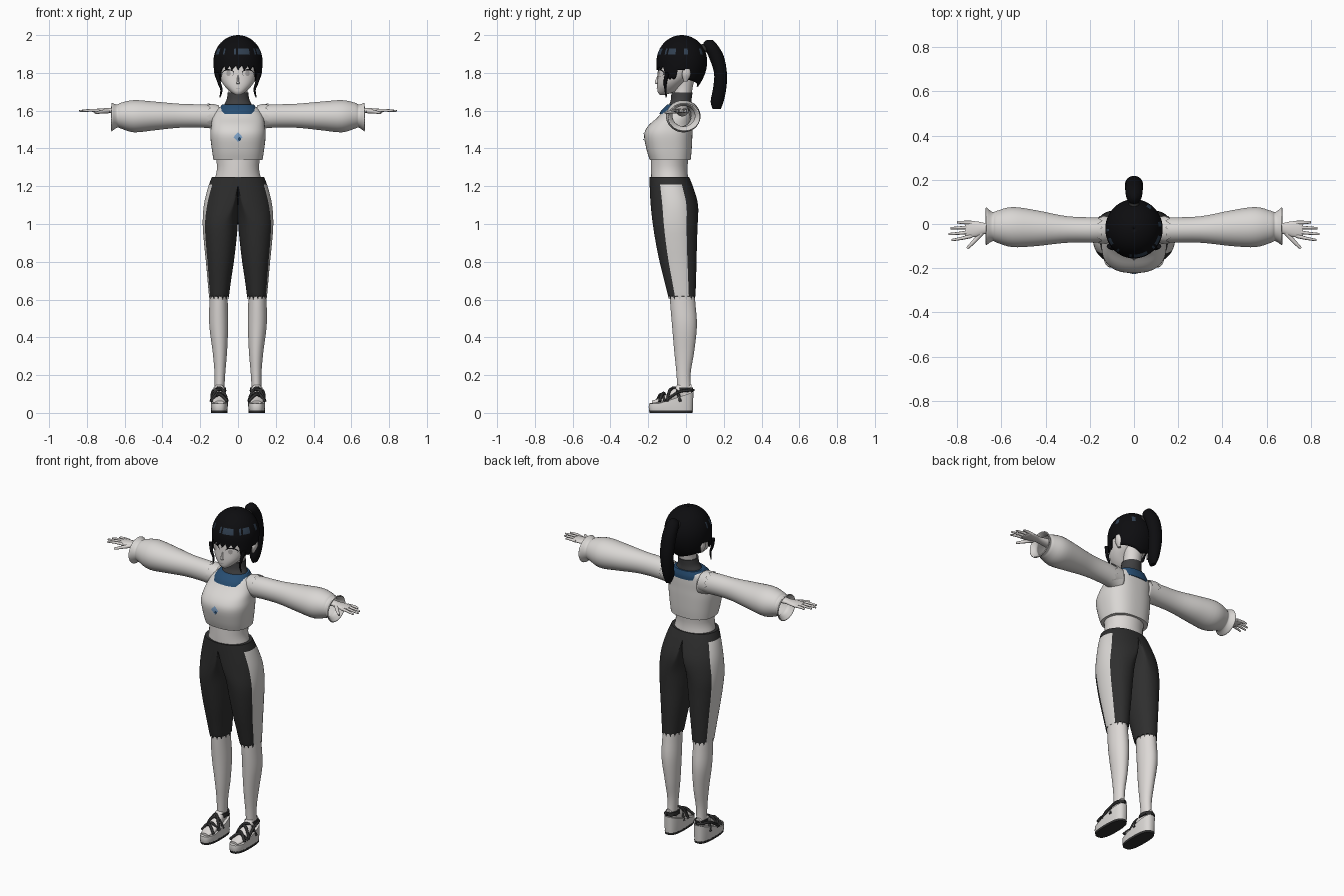
import bpy, bmesh, math, random
from mathutils import Vector
from mathutils.bvhtree import BVHTree

random.seed(4)
if "Cube" in bpy.data.objects:
    bpy.data.objects.remove(bpy.data.objects["Cube"], do_unlink=True)


def material(name, *rgb):
    m = bpy.data.materials.new(name)
    m.use_nodes = True
    m.diffuse_color = (*rgb, 1)
    m.node_tree.nodes["Principled BSDF"].inputs["Base Color"].default_value = (*rgb, 1)
    return m


skin = material("pale skin", .72, .69, .67)
cloth = material("off white cloth", .7, .68, .66)
charcoal = material("charcoal cloth", .028, .028, .028)
collar_grey = material("dark grey knit", .05, .05, .052)
black = material("black hair", .004, .004, .005)
sheen = material("blue grey sheen", .03, .05, .08)
blue = material("deep blue", .02, .075, .17)
pale_blue = material("pale blue", .22, .38, .6)
grey = material("eye grey", .4, .38, .37)


def finish(name, verts, faces, mats, slots=None, mirror=False, thick=0):
    """Make a smooth shaded object from generated points."""
    mesh = bpy.data.meshes.new(name)
    mesh.from_pydata(verts, [], faces)
    for m in mats:
        mesh.materials.append(m)
    for poly, slot in zip(mesh.polygons, slots or []):
        poly.material_index = slot
    bm = bmesh.new()
    bm.from_mesh(mesh)
    bmesh.ops.recalc_face_normals(bm, faces=bm.faces)
    bm.to_mesh(mesh)
    bm.free()
    ob = bpy.data.objects.new(name, mesh)
    bpy.context.collection.objects.link(ob)
    bpy.ops.object.select_all(action="DESELECT")
    ob.select_set(True)
    bpy.context.view_layer.objects.active = ob
    bpy.ops.object.shade_smooth_by_angle(angle=math.radians(50))
    if thick:
        ob.modifiers.new("thickness", "SOLIDIFY").thickness = thick
    if mirror:
        ob.modifiers.new("mirror", "MIRROR")
    return ob


def spline(keys, sub):
    """Catmull-Rom interpolation through tuples."""
    out = []
    for i in range(len(keys) - 1):
        a, b, c, d = (keys[min(max(i + j, 0), len(keys) - 1)] for j in (-1, 0, 1, 2))
        for s in range(sub):
            t = s / sub
            out.append([q + .5 * t * (r - p + t * (2*p - 5*q + 4*r - s2 + t * (3*(q - r) + s2 - p)))
                        for p, q, r, s2 in zip(a, b, c, d)])
    return out + [list(keys[-1])]


def loft(name, keys, *mats, axis="z", n=32, e=2, sub=4, caps=True, jag=0, rule=None,
         mirror=False, thick=0):
    """Skin cross-sections (position, low a, high a, low b, high b, optional centre a)."""
    order = {"z": (0, 1, 2), "x": (2, 0, 1), "y": (0, 2, 1)}[axis]
    rows, verts, faces, slots = spline(keys, sub), [], [], []
    for i, (p, a0, a1, b0, b1, *mid) in enumerate(rows):
        ca, cb = (mid[0] if mid else (a0 + a1) / 2), (b0 + b1) / 2
        for k in range(n):
            ang = math.tau * (k + .5) / n
            c, s = (math.copysign(abs(f(ang)) ** (2 / e), f(ang)) for f in (math.cos, math.sin))
            tooth = jag * abs(k % 4 - 2) / 2 if i == 0 else 0
            pt = (ca + c * (a1 - ca if c > 0 else ca - a0), cb + s * (b1 - b0) / 2, p + tooth)
            verts.append([pt[j] for j in order])
    for i in range(len(rows) - 1):
        for k in range(n):
            m = (k + 1) % n
            faces.append((i*n + k, i*n + m, i*n + n + m, i*n + n + k))
            turn = (360 * (k + 1) / n + 180) % 360 - 180
            slots.append(int(rule(turn, rows[i][0])) if rule else 0)
    if caps:
        faces += [tuple(range(n)), tuple(range(len(verts) - n, len(verts)))]
        slots += [0, 0]
    return finish(name, verts, faces, mats, slots, mirror, thick)


def even(*keys):
    """Sections symmetric in x: (z, half width, front, back)."""
    return [(z, -w, w, f, b) for z, w, f, b in keys]


def tube(name, points, r0, r1, mat, mirror=True):
    """Round strand along a path, tapering from r0 to r1."""
    cu = bpy.data.curves.new(name, "CURVE")
    cu.dimensions, cu.bevel_depth, cu.bevel_resolution = "3D", 1, 2
    cu.use_fill_caps = True
    sp = cu.splines.new("POLY")
    path = spline(points, 5)
    sp.points.add(len(path) - 1)
    for i, p in enumerate(path):
        sp.points[i].co = (*p, 1)
        sp.points[i].radius = r0 + (r1 - r0) * i / (len(path) - 1)
    cu.materials.append(mat)
    ob = bpy.data.objects.new(name, cu)
    bpy.context.collection.objects.link(ob)
    if mirror:
        ob.modifiers.new("mirror", "MIRROR")


def decal(name, host, x, z, rx, rz, mat, mirror=False, lift=.003, n=16):
    """Thin painted disc laid on the front of a host mesh."""
    tree = BVHTree.FromPolygons([v.co for v in host.data.vertices],
                                [tuple(p.vertices) for p in host.data.polygons])
    verts, faces = [], []
    for ring in range(4):
        for k in range(n):
            a, f = math.tau * k / n, (ring + .05) / 3.05
            px, pz = x + rx * f * math.cos(a), z + rz * f * math.sin(a)
            hit = tree.ray_cast(Vector((px, -1, pz)), Vector((0, 1, 0)))[0]
            verts.append((px, (hit.y if hit else -.12) - lift, pz))
            if ring:
                j, m = (ring - 1) * n, (k + 1) % n
                faces.append((j + k, j + m, j + n + m, j + n + k))
    finish(name, verts, faces, [mat], mirror=mirror)


# Head and face
head = loft("head", even((1.683, .012, -.138, -.115), (1.7, .04, -.15, -.06), (1.735, .075, -.153, -.02),
                         (1.78, .098, -.15, .03), (1.84, .108, -.145, .07), (1.9, .1, -.13, .075),
                         (1.95, .06, -.08, .05)), skin, e=2.2)
loft("nose", even((1.742, .009, -.16, -.14), (1.75, .007, -.166, -.14), (1.785, .003, -.152, -.14)), skin, n=12)
loft("ears", [(1.755, .095, .11, -.012, .008), (1.79, .1, .125, -.022, .024), (1.82, .1, .128, -.015, .022)],
     skin, n=16, mirror=True)
decal("eye_rims", head, .052, 1.8, .032, .02, black, True, .002)
decal("eyes", head, .052, 1.797, .03, .017, skin, True, .004)
decal("irises", head, .05, 1.798, .012, .015, grey, True, .006)
decal("mouth", head, 0, 1.718, .012, .002, grey)


# Hair cap with jagged fringe, side panels and nape
def hair_cap(cols=72, dome=12, drop=6):
    verts, faces, slots = [], [], []
    for k in range(cols):
        phi = math.tau * k / cols
        d = min(360 * k / cols, 360 - 360 * k / cols)
        if d < 48:
            low = 1.815 + .012 * (k % 3)
        elif d < 76:
            low = 1.765 + .008 * (k % 2)
        else:
            low = 1.815 if d < 104 else 1.765 - .04 * (d - 104) / 76
        for i in range(dome + drop + 1):
            if i <= dome:
                a = math.pi / 2 * max(i, .1) / dome
                z, r = 1.86 + .14 * math.cos(a), math.sin(a)
            else:
                z = 1.86 + (low - 1.86) * (i - dome) / drop
                r = 1 - .2 * (1 - math.cos(phi)) * ((1.86 - z) / .14) ** 2
            verts.append((.13 * r * math.sin(phi), -.022 - .134 * r * math.cos(phi), z))
        rows = dome + drop + 1
        shine = d < 110 and random.random() < .5 or 135 < d < 150 and k < cols / 2
        for i in range(rows - 1):
            j, m = k * rows + i, (k + 1) % cols * rows + i
            faces.append((j, j + 1, m + 1, m))
            slots.append(int(shine and 8 <= i < 10))
    finish("hair_cap", verts, faces, [black, sheen], slots, thick=.008)


hair_cap()
loft("ponytail", even((1.61, .012, .14, .185), (1.65, .028, .13, .2), (1.72, .036, .143, .214),
                      (1.8, .04, .148, .217), (1.89, .04, .118, .2), (1.95, .034, .09, .165),
                      (1.975, .012, .11, .14)), black, n=20)
loft("hair_tie", [(.07, -.025, .025, 1.9, 1.95), (.125, -.022, .022, 1.91, 1.96)], charcoal, axis="y", n=16)
tube("side_locks", [(.112, -.1, 1.8), (.1, -.11, 1.75), (.088, -.108, 1.71), (.096, -.105, 1.67)],
     .012, .003, black)

# Neck and collar
loft("neck", even((1.66, .05, -.07, .025), (1.72, .05, -.06, .035), (1.79, .06, -.06, .05)), skin)
loft("turtleneck", even((1.6, .09, -.1, .03), (1.635, .072, -.088, .03), (1.66, .06, -.08, .03),
                        (1.695, .055, -.078, .035)), collar_grey)
loft("collar_band", even((1.582, .108, -.142, .042), (1.605, .104, -.128, .042), (1.632, .085, -.1, .036)),
     blue, e=2.4)

# Cropped shirt and bare waist
shirt = loft("shirt", even((1.34, .13, -.192, .025), (1.39, .138, -.208, .03), (1.47, .147, -.222, .034),
                           (1.52, .142, -.2, .035), (1.565, .135, -.15, .036), (1.605, .115, -.115, .035),
                           (1.628, .08, -.09, .03)), cloth, e=2.5, n=48)
loft("waist", even((1.22, .128, -.185, .015), (1.29, .112, -.186, .008), (1.36, .118, -.185, .015)), skin)
decal("chest_ornament", shirt, 0, 1.46, .024, .026, pale_blue, lift=.004, n=4)
decal("ornament_core", shirt, .008, 1.45, .01, .012, blue, lift=.006, n=4)

# Puffed sleeves, open cuffs and torn shoulder edge
loft("sleeves", [(.09, -.08, .028, 1.49, 1.618), (.16, -.085, .03, 1.508, 1.632), (.3, -.085, .035, 1.51, 1.636),
                 (.44, -.1, .062, 1.496, 1.648), (.55, -.105, .077, 1.485, 1.656),
                 (.62, -.085, .06, 1.505, 1.642), (.64, -.078, .054, 1.51, 1.632),
                 (.668, -.096, .076, 1.49, 1.642)], cloth, axis="x", caps=False, mirror=True, thick=.006)
loft("torn_shoulder_edges", [(.145, -.09, .036, 1.51, 1.637), (.125, -.088, .035, 1.51, 1.634),
                             (.1, -.085, .034, 1.51, 1.628)],
     cloth, axis="x", n=48, sub=2, caps=False, jag=.02, mirror=True)

# Forearms and hands
loft("forearms", [(.5, -.055, .015, 1.57, 1.635), (.6, -.05, .01, 1.58, 1.625), (.67, -.045, .005, 1.587, 1.615),
                  (.71, -.057, .012, 1.587, 1.613), (.75, -.062, .014, 1.588, 1.61),
                  (.765, -.055, .008, 1.592, 1.607)], skin, axis="x", n=20, mirror=True)
for i, (finger, length) in enumerate(dict(little=.8, ring=.83, middle=.84, index=.825).items()):
    y = .006 - .02 * i
    tube(finger + "_fingers", [(.735, y, 1.6), (.78, y * 1.2, 1.602), (length, y * 1.35, 1.598)],
         .0095, .005, skin)
tube("thumbs", [(.69, -.04, 1.597), (.72, -.075, 1.594), (.755, -.11, 1.588)], .013, .006, skin)

# Torn knee-length trousers with pale side stripes
loft("trousers", [(.6, .05, .152, -.09, .05, .102), (.7, .037, .161, -.115, .053, .1),
                  (.8, .022, .17, -.14, .056, .098), (.9, .01, .18, -.16, .058, .094),
                  (1, .001, .187, -.176, .062, .08), (1.1, 0, .181, -.187, .064, .03),
                  (1.19, 0, .16, -.192, .04, .003), (1.25, 0, .138, -.193, .016, 0)],
     charcoal, cloth, n=56, e=2.15, jag=.035, mirror=True,
     rule=lambda turn, z: -29 < turn < 27 and z < 1.2).data.name = "trousers"

# Lower legs
loft("lower_legs", [(.07, .075, .125, -.045, .03), (.2, .068, .124, -.05, .024), (.32, .058, .134, -.062, .043),
                    (.46, .052, .152, -.074, .058), (.58, .054, .152, -.084, .05),
                    (.7, .055, .15, -.09, .04)], skin, mirror=True)

# Wedge sandals
wedge = loft("wedge_soles", [(.012, .056, .142, -.195, .036), (.03, .054, .144, -.198, .038),
                             (.05, .054, .144, -.196, .04)], cloth, e=2.7, sub=2, mirror=True)
for v in wedge.data.vertices:
    v.co.z += max(0, v.co.z - .012) * 1.5 * max(0, (v.co.y + .14) / .17)
loft("outsoles", [(0, .056, .142, -.193, .035), (.013, .055, .143, -.196, .037)], charcoal, e=2.7, mirror=True)
loft("feet", [(-.18, .075, .122, .045, .064), (-.14, .062, .136, .045, .08), (-.08, .064, .134, .05, .115),
              (-.03, .07, .128, .06, .16), (.03, .08, .12, .07, .15)], skin, axis="y", n=20, mirror=True)
loft("ankle_straps", [(.108, .062, .132, -.062, .037), (.135, .064, .13, -.058, .036)], charcoal,
     n=32, jag=.014, mirror=True)
for y0, y1 in ((-.155, -.11), (-.1, -.14), (-.06, -.1), (-.1, -.03)):
    top = .085 + .5 * ((y0 + y1) / 2 + .13)
    tube("sandal_straps", [(.056, y0, .06), (.078, (3*y0 + y1) / 4, top), (.1, (y0 + y1) / 2, top + .015),
                           (.122, (y0 + 3*y1) / 4, top), (.143, y1, .06)], .008, .008, charcoal)
tube("heel_straps", [(.14, -.1, .07), (.136, -.04, .11), (.125, .02, .12), (.1, .04, .12)], .007, .007, charcoal)
